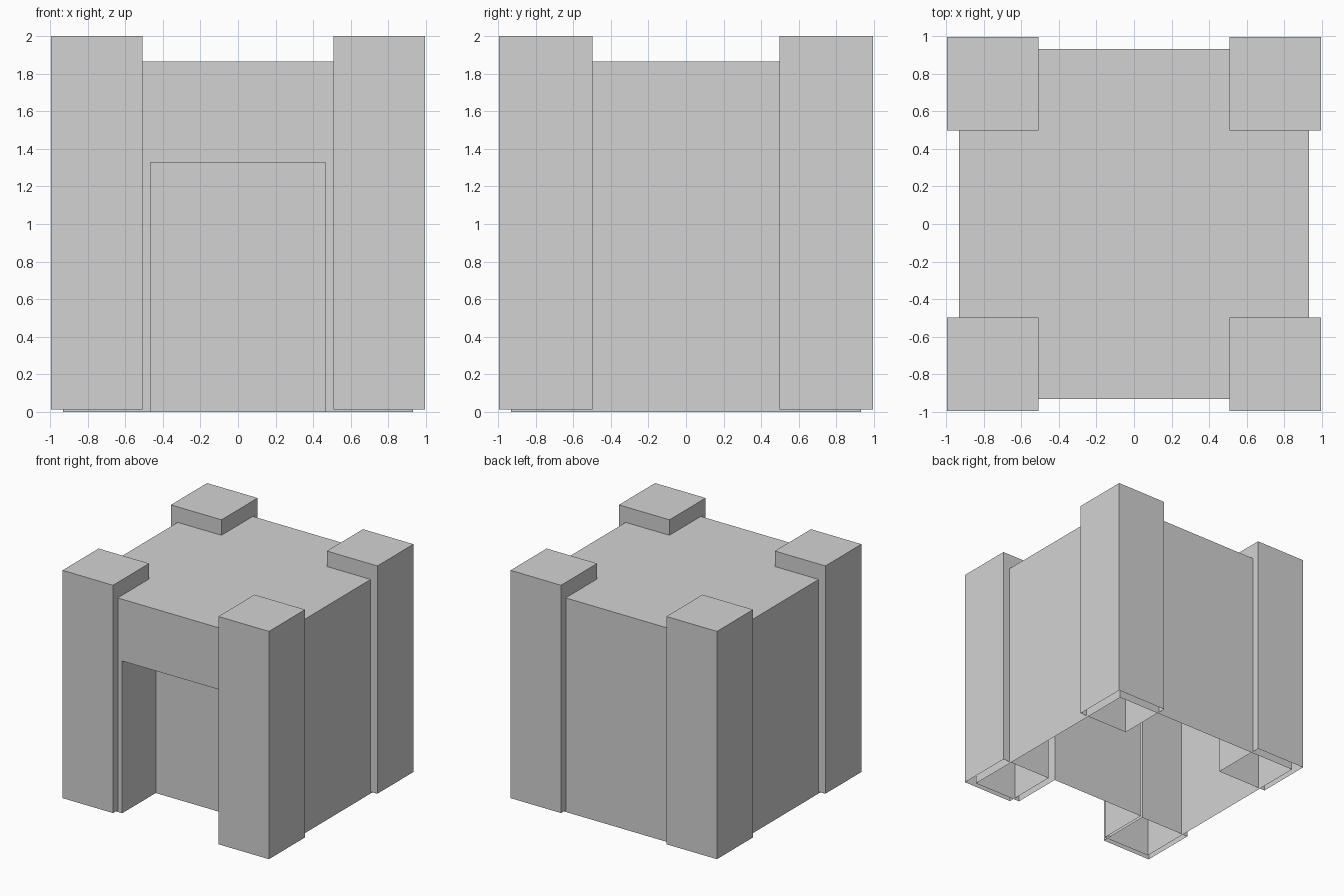
import bpy
import bmesh
from mathutils import Matrix, Vector

if "Cube" in bpy.data.objects:
    bpy.data.objects.remove(bpy.data.objects["Cube"], do_unlink=True)

# Single stone colour
stone = bpy.data.materials.new("stone_grey")
stone.use_nodes = True
GREY = (0.65, 0.65, 0.65, 1)
stone.diffuse_color = GREY
stone.node_tree.nodes["Principled BSDF"].inputs["Base Color"].default_value = GREY


def box(low, high):
    """Axis-aligned box between two corners."""
    low, high = Vector(low), Vector(high)
    bm = bmesh.new()
    matrix = Matrix.Translation((low + high) / 2) @ Matrix.Diagonal((*(high - low), 1))
    bmesh.ops.create_cube(bm, size=1, matrix=matrix)
    return bm


def finish(bm, name):
    """Open the underside and add the mesh to the scene."""
    bm.normal_update()
    bottom = min(v.co.z for v in bm.verts)
    floor = [f for f in bm.faces if all(v.co.z < bottom + 0.001 for v in f.verts)]
    bmesh.ops.delete(bm, geom=floor, context="FACES")
    mesh = bpy.data.meshes.new(name)
    bm.to_mesh(mesh)
    bm.free()
    mesh.materials.append(stone)
    bpy.context.collection.objects.link(bpy.data.objects.new(name, mesh))


# Keep body with a recessed doorway
HALF, ROOF = 0.93, 1.865
DOOR_HALF, DOOR_TOP, DOOR_DEPTH = 0.465, 1.327, 0.462
bm = box((-HALF, -HALF, 0), (HALF, HALF, ROOF))


def front_faces():
    return [f for f in bm.faces if f.calc_center_median().y < -HALF + 0.001]


for point, normal in (((-DOOR_HALF, 0, 0), (1, 0, 0)),
                      ((DOOR_HALF, 0, 0), (1, 0, 0)),
                      ((0, 0, DOOR_TOP), (0, 0, 1))):
    faces = front_faces()
    if normal[2]:
        faces = [f for f in faces if abs(f.calc_center_median().x) < 0.1]
    parts = set(faces)
    for f in faces:
        parts.update(f.edges, f.verts)
    bmesh.ops.bisect_plane(bm, geom=list(parts), plane_co=point, plane_no=normal)

door = min((f for f in front_faces() if abs(f.calc_center_median().x) < 0.1),
           key=lambda f: f.calc_center_median().z)
recess = bmesh.ops.extrude_discrete_faces(bm, faces=[door])["faces"][0]
bmesh.ops.translate(bm, vec=(0, DOOR_DEPTH, 0), verts=recess.verts)
bmesh.ops.dissolve_limit(bm, angle_limit=0.01, verts=bm.verts, edges=bm.edges)
finish(bm, "keep_body")

# Four corner towers
INNER_X, INNER_Y, OUTER = 0.508, 0.498, 0.995
for side, sx in (("left", 1), ("right", -1)):
    for end, sy in (("front", -1), ("back", 1)):
        xs = sorted((sx * INNER_X, sx * OUTER))
        ys = sorted((sy * INNER_Y, sy * OUTER))
        finish(box((xs[0], ys[0], 0.015), (xs[1], ys[1], 2)), f"{end}_{side}_tower")
